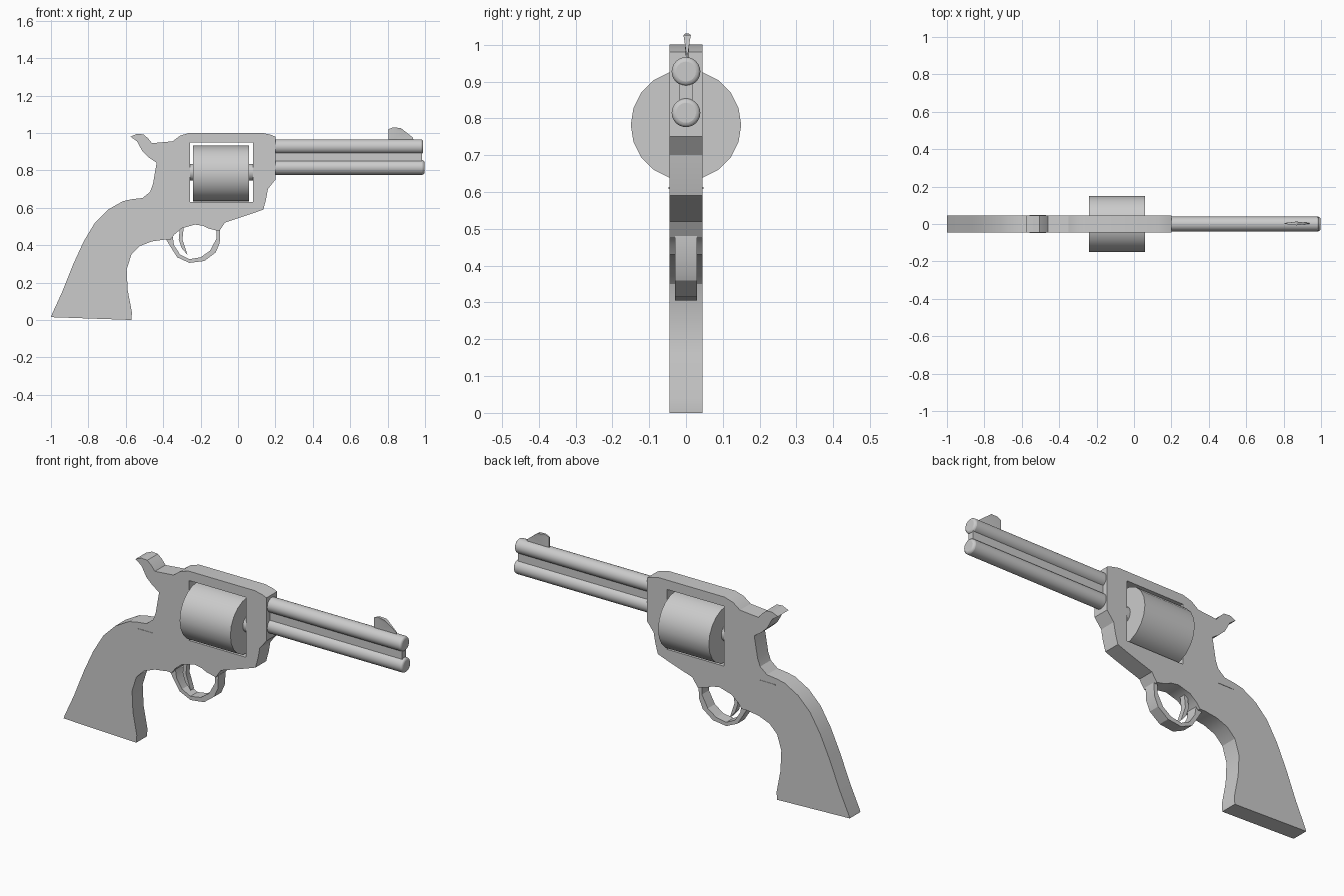
import bpy, math


def finish(obj, angle):
    bpy.ops.object.select_all(action='DESELECT')
    obj.select_set(True)
    bpy.context.view_layer.objects.active = obj
    if obj.type == 'CURVE':
        bpy.ops.object.convert(target='MESH')
    obj = bpy.context.object
    bpy.ops.object.shade_smooth_by_angle(angle=math.radians(angle))
    return obj


def plate(name, loops, half, y=0.0):
    """Flat side profile (x, z), optional holes, thickened along y."""
    cu = bpy.data.curves.new(name, 'CURVE')
    cu.dimensions = '2D'
    cu.fill_mode = 'BOTH'
    cu.extrude = half
    for pts in loops:
        sp = cu.splines.new('POLY')
        sp.points.add(len(pts) - 1)
        for p, (x, z) in zip(sp.points, pts):
            p.co = (x, z, 0, 1)
        sp.use_cyclic_u = True
    ob = bpy.data.objects.new(name, cu)
    ob.rotation_euler = (math.pi / 2, 0, 0)
    ob.location.y = y
    bpy.context.collection.objects.link(ob)
    return finish(ob, 25)


def rod(name, x0, x1, z, r, sides, bevel=0.0):
    """Cylinder lying along x."""
    bpy.ops.mesh.primitive_cylinder_add(vertices=sides, radius=r, depth=x1 - x0,
                                        location=((x0 + x1) / 2, 0, z),
                                        rotation=(0, math.pi / 2, 0))
    ob = bpy.context.object
    ob.name = name
    if bevel:
        m = ob.modifiers.new('rounded_ends', 'BEVEL')
        m.width = bevel
        m.segments = 3
        m.limit_method = 'ANGLE'
        m.angle_limit = math.radians(60)
    return finish(ob, 35)


def box(name, lo, hi):
    bpy.ops.mesh.primitive_cube_add(size=1, location=[(a + b) / 2 for a, b in zip(lo, hi)])
    ob = bpy.context.object
    ob.name = name
    ob.scale = [b - a for a, b in zip(lo, hi)]
    return ob


# Grip, hammer and frame in one flat outline with the cylinder window
outline = [
    (-1.0, 0.015), (-0.57, 0.0), (-0.567, 0.04), (-0.59, 0.16), (-0.595, 0.27),
    (-0.57, 0.35), (-0.525, 0.395), (-0.46, 0.42), (-0.39, 0.43), (-0.36, 0.43),
    (-0.34, 0.457), (-0.30, 0.49), (-0.23, 0.51), (-0.185, 0.503), (-0.155, 0.488),
    (-0.10, 0.475), (-0.07, 0.52), (0.08, 0.57), (0.135, 0.59), (0.15, 0.645),
    (0.16, 0.70), (0.20, 0.75), (0.20, 0.98), (0.175, 0.99), (0.13, 1.0),
    (-0.26, 1.0), (-0.31, 0.985), (-0.35, 0.955), (-0.46, 0.945), (-0.48, 0.97),
    (-0.505, 0.992), (-0.54, 0.995), (-0.575, 0.98), (-0.54, 0.955), (-0.51, 0.90),
    (-0.475, 0.867), (-0.435, 0.84), (-0.455, 0.725), (-0.47, 0.685), (-0.51, 0.652),
    (-0.57, 0.645), (-0.615, 0.635), (-0.695, 0.59), (-0.765, 0.52), (-0.825, 0.42),
    (-0.88, 0.30), (-0.94, 0.15), (-0.995, 0.03)]
window = [(-0.257, 0.63), (0.08, 0.63), (0.08, 0.95), (-0.257, 0.95)]
plate('frame_and_grip', [outline, window], 0.045)

# Small raised seam at the top of the grip
box('grip_seam', (-0.56, -0.047, 0.608), (-0.47, 0.047, 0.613))

# Trigger guard and trigger
plate('trigger_guard', [[
    (-0.39, 0.44), (-0.36, 0.39), (-0.325, 0.335), (-0.26, 0.305), (-0.18, 0.315),
    (-0.12, 0.36), (-0.098, 0.41), (-0.095, 0.48), (-0.115, 0.48), (-0.115, 0.435),
    (-0.15, 0.37), (-0.20, 0.335), (-0.26, 0.325), (-0.31, 0.35), (-0.342, 0.40),
    (-0.35, 0.45)]], 0.03)
plate('trigger', [[
    (-0.31, 0.50), (-0.317, 0.43), (-0.302, 0.385), (-0.27, 0.348), (-0.282, 0.385),
    (-0.297, 0.43), (-0.29, 0.50)]], 0.015)

# Cylinder on its axle
rod('cylinder', -0.24, 0.06, 0.782, 0.15, 20)
rod('axle', -0.265, 0.09, 0.79, 0.045, 20)

# Barrel, rod housing below it and the web joining them
rod('barrel', 0.18, 0.99, 0.927, 0.039, 24, 0.012)
rod('rod_housing', 0.18, 0.997, 0.815, 0.039, 24, 0.012)
box('barrel_web', (0.18, -0.017, 0.82), (0.983, 0.017, 0.92))

# Front sight, thinned toward both ends
sight = plate('front_sight', [[
    (0.805, 0.955), (0.805, 1.02), (0.83, 1.03), (0.87, 1.026), (0.90, 1.003),
    (0.935, 0.975), (0.94, 0.955)]], 0.01, 0.003)
for v in sight.data.vertices:
    v.co.z *= max(0.25, 1 - abs(v.co.x - 0.87) / 0.08)
